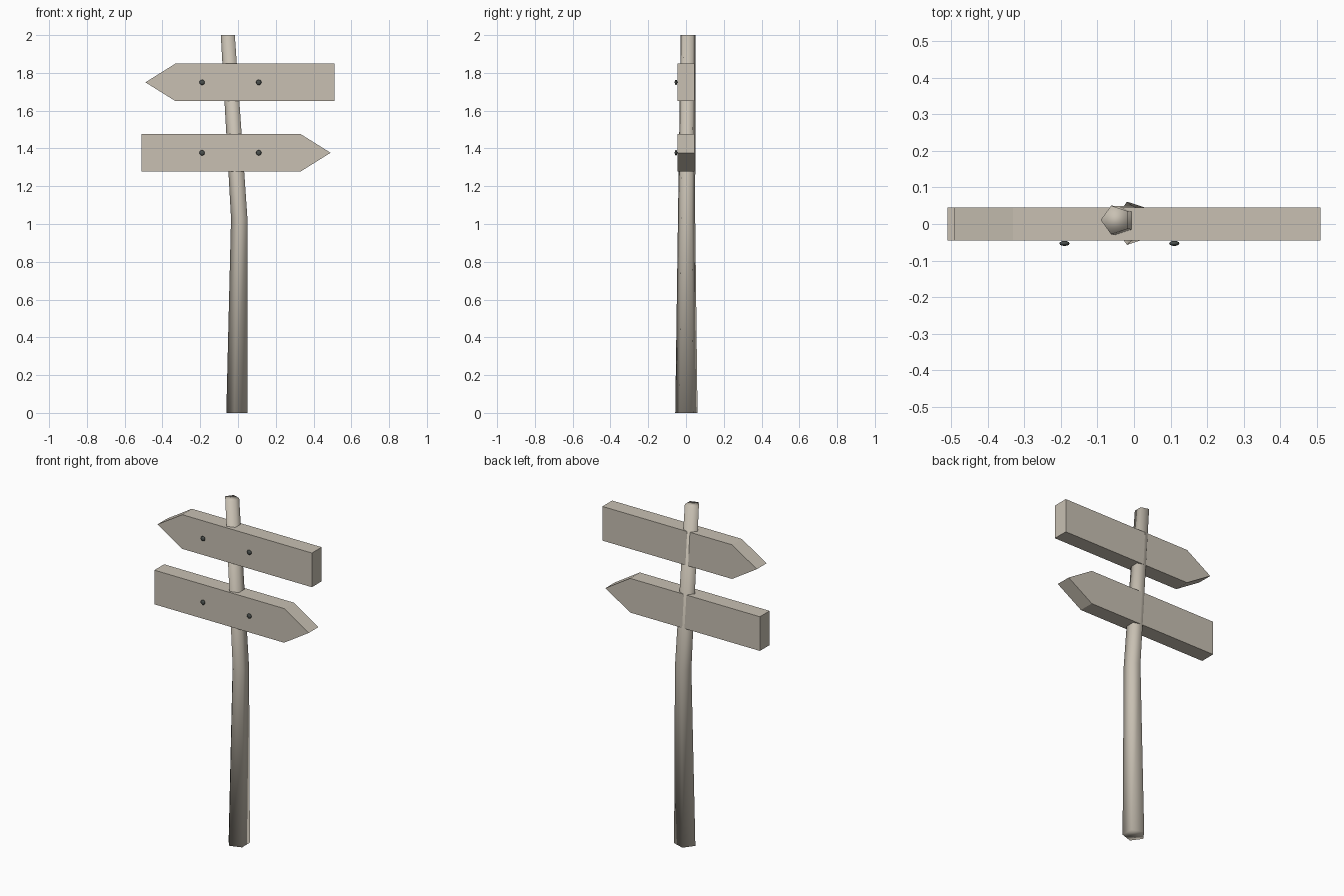
import bpy, bmesh, math
from mathutils import Matrix

cube = bpy.data.objects.get("Cube")
if cube:
    bpy.data.objects.remove(cube, do_unlink=True)


def make_material(name, rgb):
    mat = bpy.data.materials.new(name)
    mat.use_nodes = True
    mat.diffuse_color = (*rgb, 1)
    mat.node_tree.nodes["Principled BSDF"].inputs["Base Color"].default_value = (*rgb, 1)
    return mat


wood = make_material("pale wood", (0.58, 0.53, 0.45))
iron = make_material("dark iron", (0.07, 0.08, 0.075))


def finish(name, bm, mat, smooth):
    bmesh.ops.recalc_face_normals(bm, faces=bm.faces)
    for face in bm.faces:
        face.smooth = smooth
    mesh = bpy.data.meshes.new(name)
    bm.to_mesh(mesh)
    bm.free()
    mesh.materials.append(mat)
    obj = bpy.data.objects.new(name, mesh)
    bpy.context.collection.objects.link(obj)
    return obj


# Post: a five-sided tapered pole, bent halfway up
def build_post():
    sections = [(0, 0.002, 0, 0.062), (0.011, 0.003, 1.03, 0.048), (-0.05, 0.011, 2, 0.041)]
    bm = bmesh.new()
    rings = []
    for cx, cy, z, r in sections:
        angles = [math.pi + i * math.tau / 5 for i in range(5)]
        rings.append([bm.verts.new((cx + r * math.cos(a), cy + r * math.sin(a), z)) for a in angles])
    for low, high in zip(rings, rings[1:]):
        for i in range(5):
            j = (i + 1) % 5
            bm.faces.new((low[i], low[j], high[j], high[i]))
    bm.faces.new(rings[0])
    bm.faces.new(rings[-1])
    finish("post", bm, wood, True)


# Sign board: a pointed plank, direction is the side its tip faces
def build_board(name, direction, z):
    outline = [(-0.51, -0.1), (0.33, -0.1), (0.49, 0), (0.33, 0.1), (-0.51, 0.1)]
    bm = bmesh.new()
    face = bm.faces.new([bm.verts.new((direction * x, -0.045, z + h)) for x, h in outline])
    out = bmesh.ops.extrude_face_region(bm, geom=[face])
    moved = [v for v in out["geom"] if isinstance(v, bmesh.types.BMVert)]
    bmesh.ops.translate(bm, verts=moved, vec=(0, 0.09, 0))
    finish(name, bm, wood, False)


# Nail: a flattened round head on the board front
def build_nail(name, x, z):
    bm = bmesh.new()
    place = Matrix.Translation((x, -0.053, z)) @ Matrix.Diagonal((1, 0.5, 1, 1))
    bmesh.ops.create_uvsphere(bm, u_segments=12, v_segments=8, radius=0.014, matrix=place)
    finish(name, bm, iron, True)


build_post()
for label, direction, z in (("upper", -1, 1.75), ("lower", 1, 1.377)):
    build_board(label + "_board", direction, z)
    for side, x in (("right", -0.19), ("left", 0.11)):
        build_nail(f"{label}_{side}_nail", x, z)
